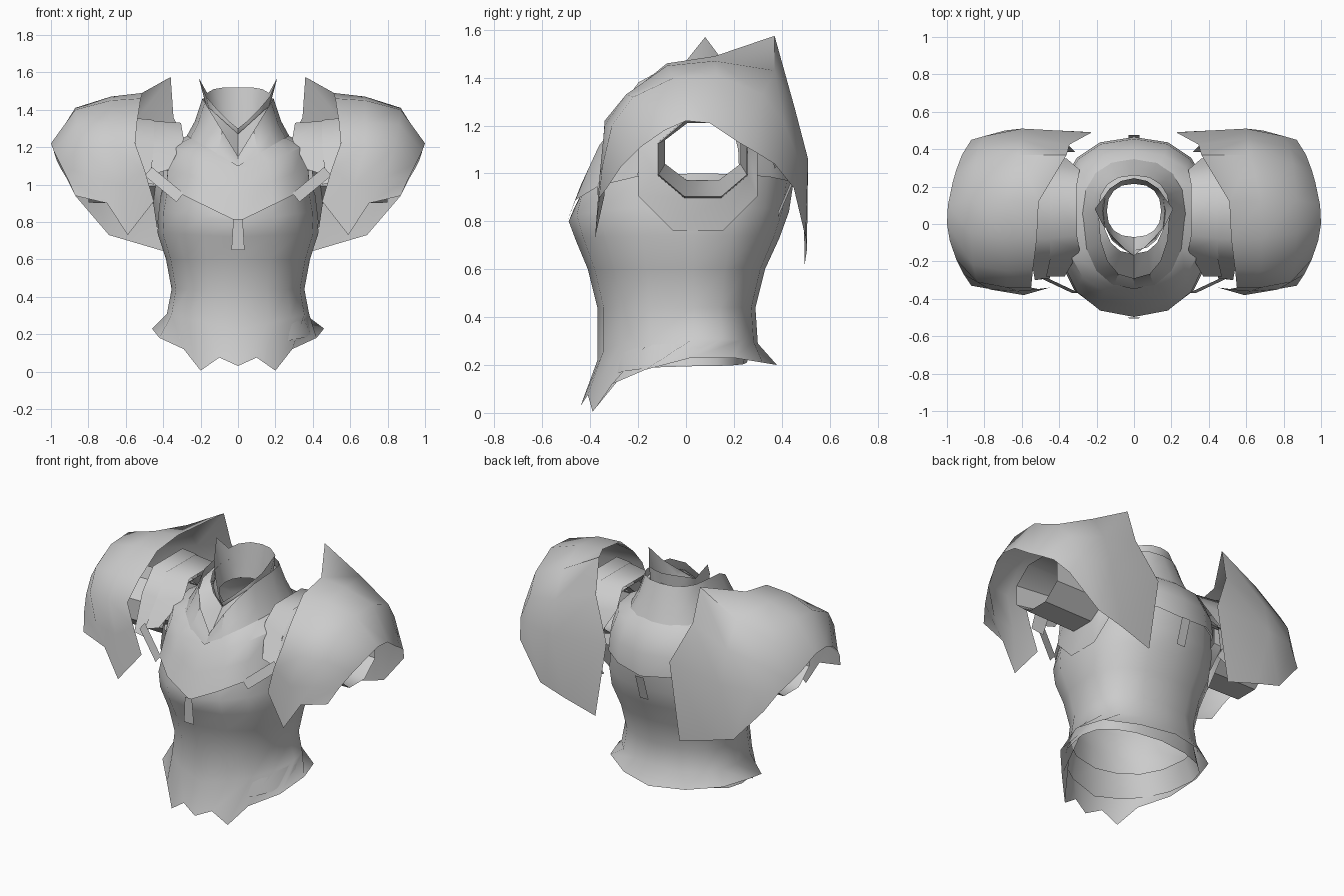
import bpy, bmesh, math
from mathutils import Vector

cube = bpy.data.objects.get("Cube")
if cube:
    bpy.data.objects.remove(cube, do_unlink=True)

steel = bpy.data.materials.new("grey_steel")
steel.use_nodes = True
GREY = (0.6, 0.6, 0.6, 1)
steel.diffuse_color = GREY
steel.node_tree.nodes["Principled BSDF"].inputs["Base Color"].default_value = GREY


def loft(name, rows, closed=False, skip=None, mirror=False, angle=40):
    """Skin a sheet through rows of points; skip(row, column) leaves holes."""
    bm = bmesh.new()
    grid = [[bm.verts.new(p) for p in row] for row in rows]
    n = len(rows[0])
    for r in range(len(rows) - 1):
        for c in range(n if closed else n - 1):
            if skip and skip(r, c):
                continue
            d = (c + 1) % n
            bm.faces.new((grid[r][c], grid[r][d], grid[r + 1][d], grid[r + 1][c]))
    bmesh.ops.delete(bm, geom=[v for v in bm.verts if not v.link_faces], context='VERTS')
    bmesh.ops.recalc_face_normals(bm, faces=bm.faces)
    mesh = bpy.data.meshes.new(name)
    bm.to_mesh(mesh)
    bm.free()
    mesh.materials.append(steel)
    ob = bpy.data.objects.new(name, mesh)
    bpy.context.collection.objects.link(ob)
    if mirror:
        ob.modifiers.new("mirror", 'MIRROR')
    bpy.ops.object.select_all(action='DESELECT')
    ob.select_set(True)
    bpy.context.view_layer.objects.active = ob
    bpy.ops.object.shade_smooth_by_angle(angle=math.radians(angle))
    return ob


def full(half):
    """Complete a front-to-back half outline into a closed ring."""
    return half + [(-x, y, z) for x, y, z in half[-2:0:-1]]


def ring(zf, zs, zb, yf, yb, hw, yc=0.03, p=0.85):
    """Sixteen-point body ring with its own front, side and back heights."""
    half = []
    for i in range(9):
        t = math.pi * i / 8
        s, c = max(math.sin(t), 0) ** p, math.cos(t)
        y_end, z_end = (yf, zf) if c > 0 else (yb, zb)
        if i in (0, 8):
            s = 0
        half.append((hw * s, yc + (y_end - yc) * abs(c) ** p, zs + (z_end - zs) * (1 - s)))
    return full(half)


# Torso shell with a ragged hem
hem = full([(0, -.44, .03), (.10, -.41, .075), (.20, -.39, .005), (.29, -.31, .12), (.42, -.17, .18),
            (.46, .02, .23), (.40, .20, .23), (.22, .32, .21), (0, .38, .20)])
loft("torso_shell", [
    hem,
    ring(.22, .31, .29, -.37, .30, .38),
    ring(.44, .44, .44, -.37, .29, .355),
    ring(.60, .60, .60, -.41, .33, .385),
    ring(.72, .74, .73, -.46, .39, .43),
    ring(.80, .86, .84, -.49, .43, .425),
    ring(.86, 1.0, .97, -.465, .45, .40),
], closed=True)

# Inner skirt under the hem
loft("inner_skirt", [
    ring(.30, .32, .32, -.355, .275, .36),
    ring(.11, .195, .21, -.36, .255, .42),
], closed=True)

# Chest and shoulder yoke, open at the armholes
loft("shoulder_yoke", [
    ring(.80, 1.0, .94, -.497, .465, .41),
    ring(.95, 1.10, 1.08, -.44, .455, .40),
    ring(1.04, 1.215, 1.21, -.39, .39, .37),
    ring(1.10, 1.26, 1.27, -.345, .32, .27),
], closed=True, skip=lambda r, c: r < 2 and c in (3, 4, 11, 12))

# Gorget with a V-shaped front
loft("gorget", [
    ring(1.02, 1.23, 1.24, -.37, .35, .29, .05),
    ring(1.08, 1.34, 1.36, -.34, .30, .23, .06),
    ring(1.15, 1.46, 1.46, -.29, .26, .19, .07),
], closed=True)

# Neck guard closing the space between gorget and collar
loft("neck_guard", [
    ring(1.12, 1.40, 1.40, -.295, .27, .20, .07),
    ring(1.27, 1.42, 1.45, -.16, .235, .165, .07),
], closed=True)

# Inner collar with two raised points
loft("inner_collar", [
    ring(1.22, 1.30, 1.30, -.07, .215, .145, .07),
    ring(1.25, 1.38, 1.40, -.14, .225, .16, .07),
    full([(0, -.17, 1.30), (.05, -.13, 1.34), (.11, -.07, 1.40), (.17, .0, 1.47), (.21, .08, 1.57),
          (.165, .14, 1.49), (.13, .19, 1.51), (.07, .23, 1.52), (0, .245, 1.52)]),
], closed=True)


# Sleeves: armhole plate on the torso, straight tube, then a narrower lining
def sleeve_ring(x_low, x_high, yc, zc, ry, rz):
    pts = []
    for i in range(8):
        a = math.pi * (i + .5) / 4
        k = (1 - math.sin(a)) / 2
        pts.append((x_high + (x_low - x_high) * k, yc + ry * math.cos(a), zc + rz * math.sin(a)))
    return pts


loft("sleeve", [
    sleeve_ring(.435, .37, .05, 1.01, .27, .27),
    sleeve_ring(.455, .41, .07, 1.06, .205, .175),
    sleeve_ring(.80, .80, .07, 1.06, .20, .17),
    sleeve_ring(.42, .42, .07, 1.09, .17, .13),
], closed=True, mirror=True)

# Pauldrons: arches from the inner edge to the outer rim, each front to back
loft("pauldron", [
    [(.45, -.34, .91), (.50, -.35, 1.08), (.55, -.34, 1.22), (.54, -.24, 1.33), (.52, -.08, 1.46),
     (.51, .12, 1.49), (.36, .37, 1.575), (.345, .425, 1.36), (.225, .49, 1.10), (.30, .495, .615)],
    [(.59, -.38, .73), (.62, -.36, 1.0), (.68, -.34, 1.20), (.68, -.25, 1.33), (.68, -.08, 1.45),
     (.68, .12, 1.47), (.62, .37, 1.43), (.61, .455, 1.27), (.60, .51, 1.06), (.52, .505, .68)],
    [(.70, -.36, .90), (.77, -.35, 1.03), (.84, -.31, 1.20), (.86, -.22, 1.32), (.87, -.05, 1.40),
     (.87, .13, 1.41), (.85, .32, 1.33), (.83, .41, 1.21), (.80, .47, 1.06), (.69, .50, .73)],
    [(.87, -.33, .94), (.91, -.27, 1.03), (.95, -.19, 1.11), (.985, -.09, 1.18), (1.0, 0, 1.22),
     (.995, .10, 1.21), (.97, .22, 1.13), (.95, .29, 1.09), (.92, .37, 1.04), (.87, .45, .94)],
], mirror=True, angle=60)

# Overlapping shoulder bands
loft("inner_shoulder_band", [
    [(.37, -.28, 1.08), (.29, -.14, 1.24), (.305, -.06, 1.33), (.305, .21, 1.33), (.29, .29, 1.22), (.36, .35, 1.08)],
    [(.47, -.28, 1.05), (.45, -.19, 1.21), (.46, -.08, 1.34), (.46, .22, 1.34), (.45, .32, 1.20), (.46, .36, 1.06)],
], mirror=True, angle=60)
loft("outer_shoulder_band", [
    [(.45, -.29, 1.0), (.45, -.18, 1.22), (.45, -.08, 1.345), (.45, .22, 1.345), (.45, .33, 1.21), (.44, .37, 1.02)],
    [(.53, -.30, 1.02), (.55, -.19, 1.23), (.55, -.08, 1.355), (.55, .22, 1.355), (.55, .34, 1.22), (.53, .38, 1.03)],
], mirror=True, angle=60)


# Straps tying the pauldrons to the torso
def strap(name, start, end, width):
    a, b = Vector(start), Vector(end)
    side = (b - a).cross(Vector((0, 1, 0))).normalized() * width / 2
    loft(name, [[a - side, a + side], [b - side, b + side]], mirror=True)


strap("front_strap", (.48, -.29, 1.07), (.31, -.37, .93), .06)
strap("back_strap", (.41, .45, .98), (.34, .385, .83), .06)

# Small hanging tabs at the centre of the chest and the back
loft("chest_tab", [[(-.035, -.50, .65), (.035, -.50, .65)], [(-.025, -.505, .815), (.025, -.505, .815)]])
loft("back_tab", [[(-.03, .425, .78), (.03, .425, .78)], [(-.03, .475, .94), (.03, .475, .94)]])
